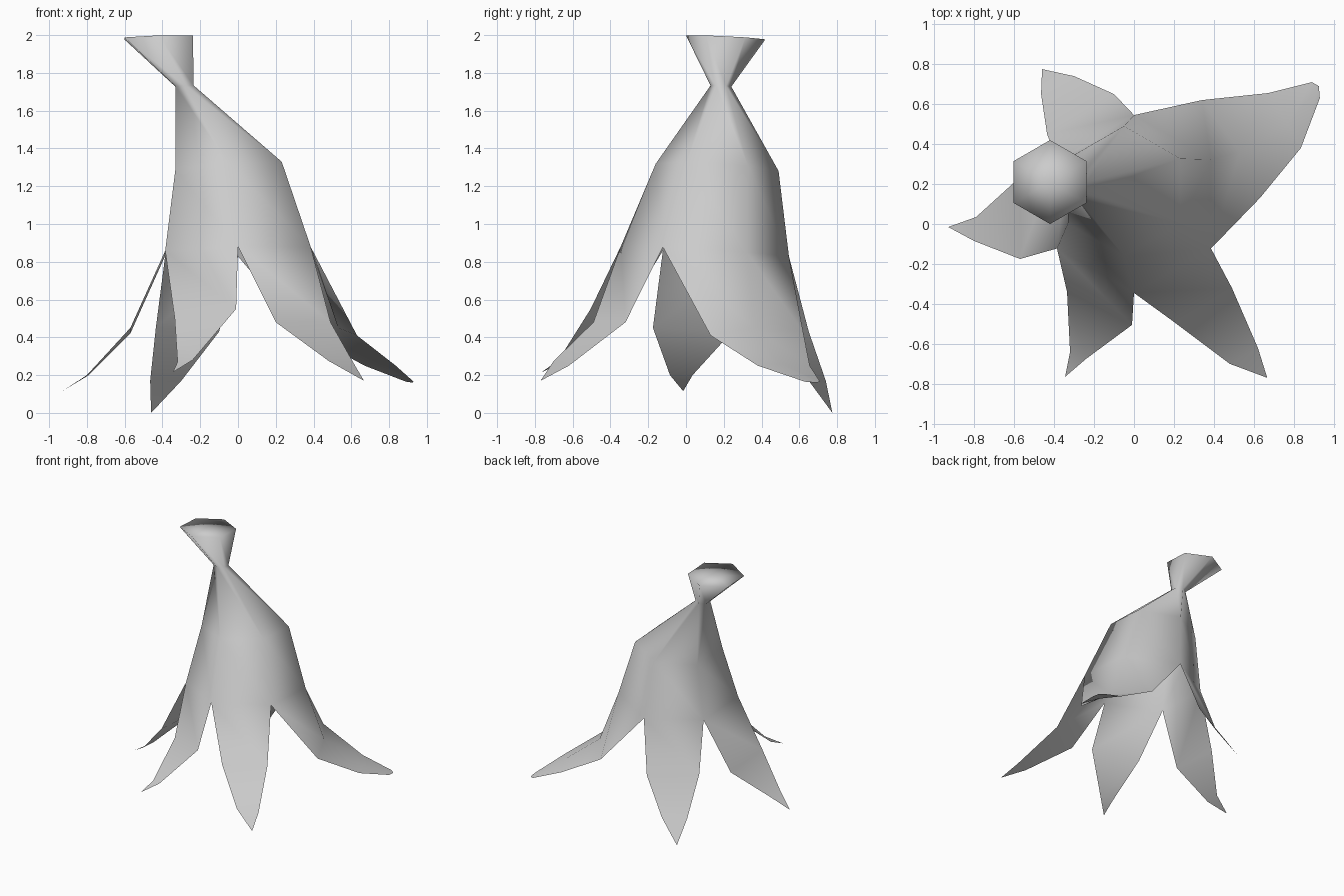
import bpy
import bmesh
from math import cos, sin, radians

# Remove the default object
default_cube = bpy.data.objects.get("Cube")
if default_cube:
    bpy.data.objects.remove(default_cube, do_unlink=True)


def make_material(name, colour):
    material = bpy.data.materials.new(name)
    material.use_nodes = True
    material.diffuse_color = colour
    shader = next(n for n in material.node_tree.nodes if n.type == 'BSDF_PRINCIPLED')
    shader.inputs["Base Color"].default_value = colour
    return material


def add_ring(bm, centre, radius, slope_x, slope_y):
    """Add a tilted six-sided ring, counter-clockwise from above."""
    ring = []
    for side in range(6):
        angle = radians(30 + 60 * side)
        dx, dy = radius * cos(angle), radius * sin(angle)
        height = centre[2] + slope_x * dx + slope_y * dy
        ring.append(bm.verts.new((centre[0] + dx, centre[1] + dy, height)))
    return ring


def stitch(bm, upper, lower):
    """Join two rows with faces; a lower row of one point closes to a tip."""
    for i in range(len(upper) - 1):
        if len(lower) == 1:
            bm.faces.new((upper[i], lower[0], upper[i + 1]))
        else:
            bm.faces.new((upper[i], lower[i], lower[i + 1], upper[i + 1]))


def stitch_rings(bm, upper, lower):
    stitch(bm, upper + upper[:1], lower + lower[:1])


def add_petal(bm, hem, rows):
    """Hang a petal from the hem as a chain of rows."""
    above = hem
    for row in rows:
        below = [bm.verts.new(point) for point in row]
        stitch(bm, above, below)
        above = below


bm = bmesh.new()

# Body: flared cap, narrow neck, shoulder and hem
cap = add_ring(bm, (-.42, .21, 1.988), .21, .03, -.05)
neck = add_ring(bm, (-.283, .185, 1.73), .055, .05, -.05)
shoulder = add_ring(bm, (-.05, .165, 1.3), .325, .07, -.06)
hem = add_ring(bm, (0, .1, .855), .445, .025, -.06)
for upper, lower in ((cap, neck), (neck, shoulder), (shoulder, hem)):
    stitch_rings(bm, upper, lower)

# Closed top of the cap
cap_centre = bm.verts.new((-.42, .21, 1.99))
for i in range(6):
    bm.faces.new((cap_centre, cap[i], cap[(i + 1) % 6]))

# Broad petal spanning two sides of the hem
add_petal(bm, [hem[5], hem[0], hem[1]], [
    [(.63, .13, .41), (.53, .36, .45), (.34, .62, .43)],
    [(.835, .38, .25), (.77, .5, .26), (.67, .655, .25)],
    [(.93, .63, .165), (.925, .69, .16), (.89, .71, .165)],
])

# Back petal
add_petal(bm, [hem[1], hem[2]], [
    [(-.1, .65, .43), (-.435, .45, .45)],
    [(-.3, .74, .17), (-.465, .65, .17)],
    [(-.46, .775, 0)],
])

# Right petal
add_petal(bm, [hem[2], hem[3]], [
    [(-.57, .235, .42), (-.57, -.175, .45)],
    [(-.79, .035, .2), (-.8, -.085, .2)],
    [(-.93, -.015, .115)],
])

# Front right petal
add_petal(bm, [hem[3], hem[4]], [
    [(-.335, -.34, .5), (-.01, -.505, .55)],
    [(-.32, -.64, .27), (-.24, -.675, .28)],
    [(-.345, -.765, .215)],
])

# Front left petal
add_petal(bm, [hem[4], hem[5]], [
    [(.2, -.49, .48), (.49, -.32, .48)],
    [(.48, -.7, .275), (.62, -.62, .25)],
    [(.667, -.77, .17)],
])

# One continuous smooth sheet
mesh = bpy.data.meshes.new("bell_flower")
bm.to_mesh(mesh)
bm.free()
for face in mesh.polygons:
    face.use_smooth = True
mesh.materials.append(make_material("petal grey", (.6, .6, .6, 1)))
flower = bpy.data.objects.new("bell_flower", mesh)
bpy.context.collection.objects.link(flower)
